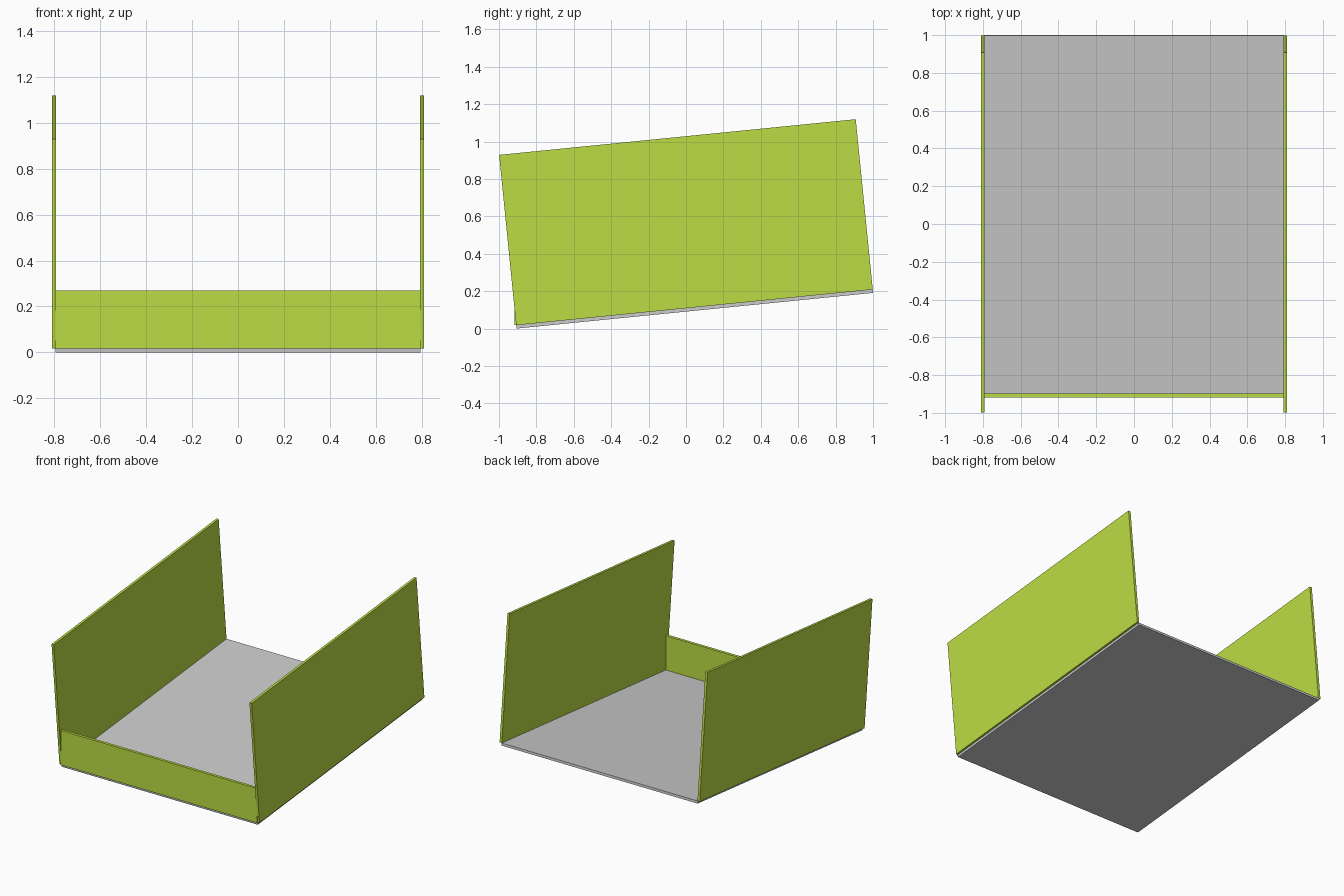
import bpy, math
from mathutils import Matrix, Vector

if "Cube" in bpy.data.objects:
    bpy.data.objects.remove(bpy.data.objects["Cube"])

TILT = math.radians(5.71)
HINGE = Vector((0, -0.908, 0.018))   # front lower edge that the tray tilts about
T = 0.018                            # board thickness
LENGTH, HEIGHT = 1.916, 0.915

green = bpy.data.materials.new("lime_green")
green.diffuse_color = (0.50, 0.72, 0.056, 1)
green.use_nodes = True
green.node_tree.nodes["Principled BSDF"].inputs["Base Color"].default_value = green.diffuse_color


def board(name, lo, hi, tilted=True, mat=None):
    """Box between two corners, given relative to the hinge."""
    lo, hi = Vector(lo), Vector(hi)
    bpy.ops.mesh.primitive_cube_add(size=1)
    ob = bpy.context.object
    ob.name = name
    ob.data.transform(Matrix.Translation((lo + hi) / 2) @ Matrix.Diagonal((*(hi - lo), 1)))
    ob.location = HINGE
    if tilted:
        ob.rotation_euler.x = TILT
    if mat:
        ob.data.materials.append(mat)
    return ob


# Sloping floor
board("floor", (-0.795, 0, -T), (0.795, LENGTH, 0))

# Tall side walls standing square to the floor
for side, x in (("left", -0.801), ("right", 0.801)):
    board(side + "_wall", (x - T / 2, 0, 0), (x + T / 2, LENGTH, HEIGHT), mat=green)

# Low upright front lip
board("front_lip", (-0.795, -0.010, 0), (0.795, 0.011, 0.252), tilted=False, mat=green)
